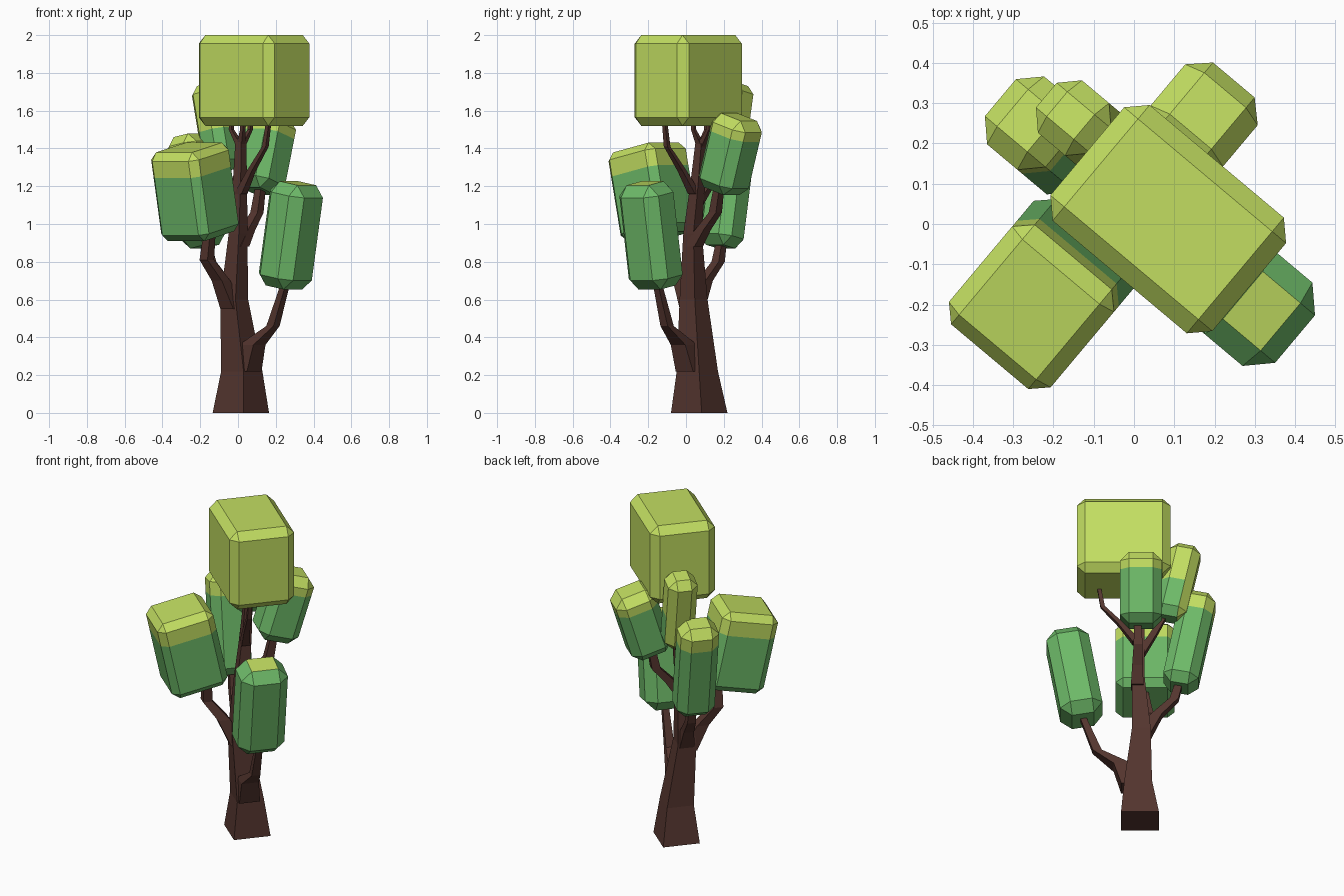
import bpy
import bmesh
from math import radians
from mathutils import Matrix, Vector

cube = bpy.data.objects.get("Cube")
if cube:
    bpy.data.objects.remove(cube, do_unlink=True)

TURN = Matrix.Rotation(radians(-40), 4, 'Z')  # whole tree is turned about z


def make_material(name, color):
    mat = bpy.data.materials.new(name)
    mat.use_nodes = True
    mat.diffuse_color = (*color, 1)
    mat.node_tree.nodes["Principled BSDF"].inputs["Base Color"].default_value = (*color, 1)
    return mat


bark = make_material("dark_bark", (0.089, 0.036, 0.028))
green = make_material("leaf_green", (0.155, 0.49, 0.14))
lime = make_material("sunlit_lime", (0.54, 0.73, 0.12))


def finish(name, bm, mats):
    bmesh.ops.recalc_face_normals(bm, faces=bm.faces)
    mesh = bpy.data.meshes.new(name)
    bm.to_mesh(mesh)
    bm.free()
    for mat in mats:
        mesh.materials.append(mat)
    obj = bpy.data.objects.new(name, mesh)
    bpy.context.collection.objects.link(obj)
    return obj


def leaf_block(name, center, size, lean_u=0, lean_v=0, bevel=0.05, cap=0, lime_side=False):
    """Chamfered box; the top 'cap' of its height is lime, the rest green."""
    bm = bmesh.new()
    bmesh.ops.create_cube(bm, size=1, matrix=Matrix.Diagonal((*size, 1)))
    bmesh.ops.bevel(bm, geom=bm.edges[:], offset=bevel, segments=1,
                    affect='EDGES', profile=0.5)
    split = size[2] / 2 - cap
    if 0 < cap < size[2]:
        bmesh.ops.bisect_plane(bm, geom=bm.verts[:] + bm.edges[:] + bm.faces[:],
                               plane_co=(0, 0, split), plane_no=(0, 0, 1))
    bm.normal_update()
    for f in bm.faces:
        sunny = f.calc_center_median().z > split
        if lime_side and f.normal.x < -0.5:
            sunny = True
        f.material_index = int(sunny)
    obj = finish(name, bm, (green, lime))
    tilt = Matrix.Rotation(radians(lean_u), 4, 'Y') @ Matrix.Rotation(radians(-lean_v), 4, 'X')
    obj.matrix_world = Matrix.Translation(center) @ TURN @ tilt


def limb(name, *sections):
    """Four-sided limb lofted through (x, y, z, width) sections."""
    bm = bmesh.new()
    rings = []
    for x, y, z, w in sections:
        ring = []
        for sx, sy in ((-1, -1), (1, -1), (1, 1), (-1, 1)):
            corner = TURN @ Vector((sx * w / 2, sy * w / 2, 0))
            ring.append(bm.verts.new(corner + Vector((x, y, z))))
        rings.append(ring)
    for low, high in zip(rings, rings[1:]):
        for i in range(4):
            j = (i + 1) % 4
            bm.faces.new((low[i], low[j], high[j], high[i]))
    bm.faces.new(rings[0][::-1])
    bm.faces.new(rings[-1])
    finish(name, bm, (bark,))


# Foliage
leaf_block("crown_block", (0.085, 0.012, 1.76), (0.525, 0.375, 0.48), bevel=0.045, cap=1)
leaf_block("front_right_block", (-0.228, -0.174, 1.17), (0.33, 0.33, 0.48),
           lean_v=-12, bevel=0.04, cap=0.13)
leaf_block("front_left_block", (0.28, -0.185, 0.94), (0.24, 0.27, 0.56),
           lean_u=10, bevel=0.058)
leaf_block("back_left_block", (0.145, 0.235, 1.37), (0.235, 0.24, 0.41),
           lean_v=17, bevel=0.05, cap=0.1)
leaf_block("back_upper_block", (-0.12, 0.238, 1.51), (0.18, 0.17, 0.47),
           lean_u=-12, bevel=0.045, cap=0.25, lime_side=True)
leaf_block("back_right_block", (-0.22, 0.22, 1.175), (0.2, 0.22, 0.6),
           lean_u=-11, bevel=0.05, cap=0.13)

# Trunk
limb("trunk", (0.015, 0.07, 0, 0.212), (0.02, 0.06, 0.22, 0.155),
     (-0.02, 0.04, 0.6, 0.105), (0, 0.035, 0.95, 0.07),
     (0.01, 0.06, 1.2, 0.055), (0.015, 0.08, 1.45, 0.04))

# Branches, each ending inside its block
limb("front_left_branch", (0.04, 0.03, 0.22, 0.12), (0.075, -0.01, 0.36, 0.1),
     (0.185, -0.1, 0.46, 0.05), (0.25, -0.15, 0.68, 0.035))
limb("front_right_branch", (-0.03, 0.03, 0.55, 0.09), (-0.09, -0.02, 0.7, 0.07),
     (-0.165, -0.07, 0.81, 0.055), (-0.15, -0.09, 0.96, 0.045))
limb("back_right_branch", (-0.02, 0.04, 0.56, 0.09), (-0.08, 0.1, 0.7, 0.06),
     (-0.15, 0.17, 0.8, 0.05), (-0.175, 0.19, 0.92, 0.04))
limb("back_left_branch", (0.01, 0.04, 0.88, 0.07), (0.05, 0.09, 0.97, 0.06),
     (0.1, 0.155, 1.06, 0.05), (0.12, 0.175, 1.2, 0.04))
limb("back_upper_branch", (0, 0.045, 1.08, 0.05), (-0.04, 0.12, 1.2, 0.04),
     (-0.075, 0.19, 1.32, 0.03))
limb("crown_front_branch", (0.015, 0.045, 1.16, 0.05), (0.07, -0.02, 1.28, 0.035),
     (0.145, -0.1, 1.41, 0.025), (0.165, -0.115, 1.56, 0.02))
for name, dx, dy in (("crown_twig_a", -0.05, 0.03), ("crown_twig_b", 0.05, 0.04),
                     ("crown_twig_c", 0.01, -0.04)):
    limb(name, (0.015, 0.08, 1.41, 0.035), (0.015 + dx, 0.08 + dy, 1.5, 0.02),
         (0.015 + dx, 0.08 + dy, 1.56, 0.018))
